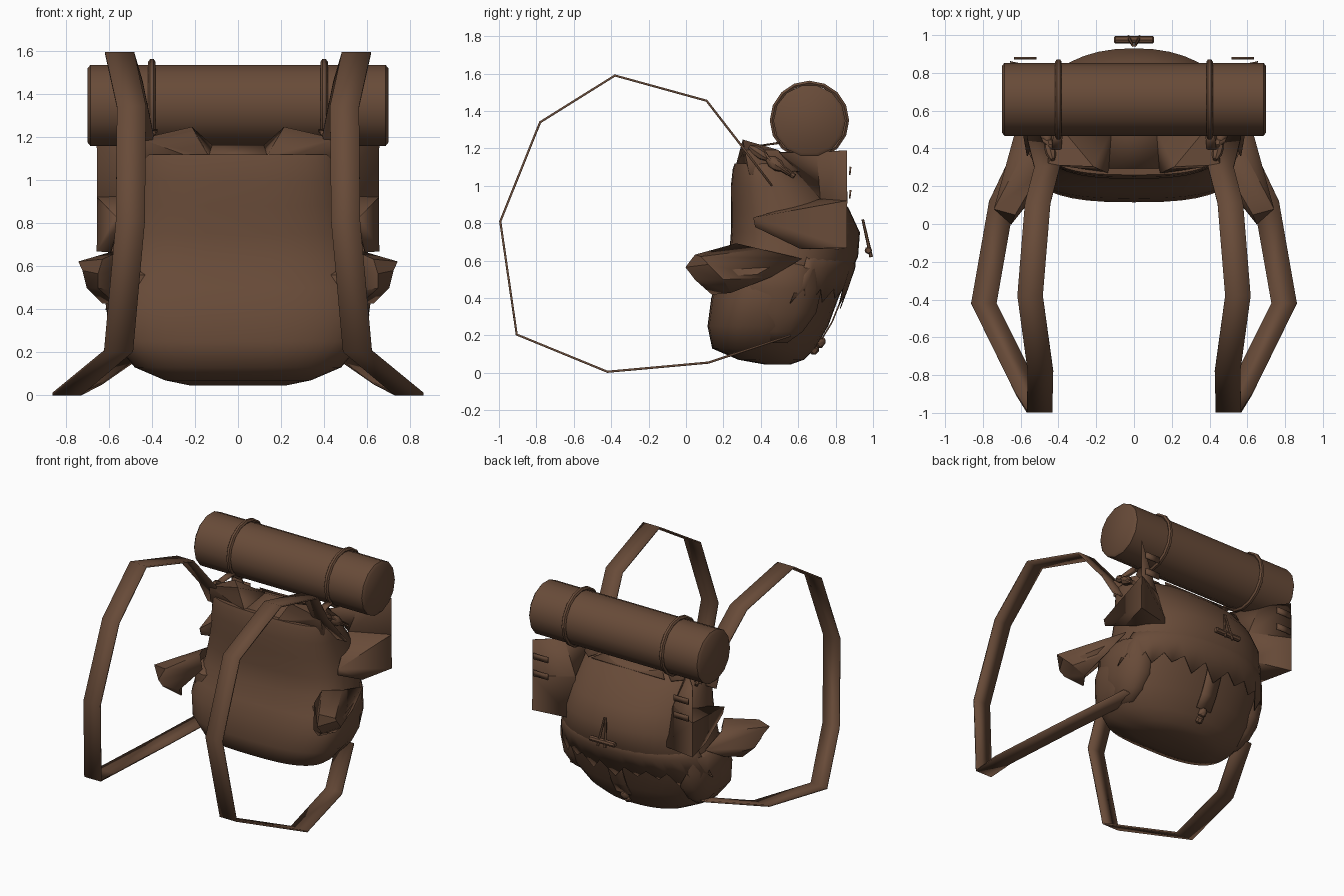
import bpy, bmesh, math
from mathutils import Vector

if "Cube" in bpy.data.objects:
    bpy.data.objects.remove(bpy.data.objects["Cube"])

leather = bpy.data.materials.new("brown_leather")
leather.diffuse_color = (0.138, 0.070, 0.040, 1)
leather.use_nodes = True
leather.node_tree.nodes["Principled BSDF"].inputs["Base Color"].default_value = leather.diffuse_color


def make(name, verts, faces, angle=40, thick=0.0, mirror=False):
    me = bpy.data.meshes.new(name)
    me.from_pydata([tuple(v) for v in verts], [], faces)
    bm = bmesh.new()
    bm.from_mesh(me)
    bmesh.ops.recalc_face_normals(bm, faces=bm.faces)
    bm.to_mesh(me)
    bm.free()
    me.materials.append(leather)
    ob = bpy.data.objects.new(name, me)
    bpy.context.collection.objects.link(ob)
    if thick:
        mod = ob.modifiers.new("thickness", 'SOLIDIFY')
        mod.thickness, mod.offset = thick, 0
    if mirror:
        mod = ob.modifiers.new("mirror", 'MIRROR')
        mod.use_mirror_merge = False
    bpy.ops.object.select_all(action='DESELECT')
    ob.select_set(True)
    bpy.context.view_layer.objects.active = ob
    bpy.ops.object.shade_smooth_by_angle(angle=math.radians(angle))
    return ob


def loft(rings, caps=True):
    n = len(rings[0])
    verts = [v for r in rings for v in r]
    faces = [(i * n + j, i * n + (j + 1) % n, (i + 1) * n + (j + 1) % n, (i + 1) * n + j)
             for i in range(len(rings) - 1) for j in range(n)]
    if caps:
        faces += [tuple(range(n)), tuple(range((len(rings) - 1) * n, len(rings) * n))]
    return verts, faces


def rod(name, a, b, profile, n=8, mirror=False):
    """Turned piece from a to b; profile = (fraction, radius)."""
    a, b = Vector(a), Vector(b)
    q = (b - a).to_track_quat('Z', 'Y')
    rings = [[a.lerp(b, f) + q @ Vector((r * math.cos(k * math.tau / n), r * math.sin(k * math.tau / n), 0))
              for k in range(n)] for f, r in profile]
    return make(name, *loft(rings), mirror=mirror)


def ribbon(name, path, width, mirror=True, thick=0.012):
    """Flat strap whose width runs along x."""
    verts = [(x + s * width / 2, y, z) for x, y, z in path for s in (-1, 1)]
    faces = [(2 * i, 2 * i + 1, 2 * i + 3, 2 * i + 2) for i in range(len(path) - 1)]
    return make(name, verts, faces, 30, thick, mirror)


# sack levels: height, front y, back y, half width
LEVELS = [(.045, .42, .56, .22), (.07, .28, .63, .34), (.13, .14, .69, .48), (.25, .115, .76, .58),
          (.40, .135, .815, .61), (.50, .17, .86, .60), (.62, .23, .92, .565), (.75, .24, .93, .54),
          (.88, .24, .87, .51), (1.0, .24, .77, .49), (1.09, .25, .67, .47), (1.12, .26, .62, .455)]


def level_at(z):
    for a, b in zip(LEVELS, LEVELS[1:]):
        if a[0] <= z <= b[0]:
            f = (z - a[0]) / (b[0] - a[0])
            return [p + (q - p) * f for p, q in zip(a, b)]


def sack_point(z, t, out=0.0):
    """Point on the sack: gently flat against the wearer, round behind."""
    _, yf, yb, w = level_at(z)
    c, s = math.cos(t), math.sin(t)
    yc = yf + .45 * (yb - yf)
    x = (w + out) * math.copysign(abs(c) ** (.72 if s < 0 else .9), c)
    d, p = (yb - yc + out, .98) if s > 0 else (yc - yf + out, .66)
    return Vector((x, yc + d * math.copysign(abs(s) ** p, s), z))


# main sack
N = 40
make("sack", *loft([[sack_point(l[0], k * math.tau / N) for k in range(N)] for l in LEVELS]), 60)

# raised corners of the top closure, leaving a notch in the middle
make("top_corner",
     [(.46, .34, 1.06), (.455, .315, 1.19), (.215, .305, 1.245), (.135, .27, 1.112), (.12, .30, 1.06),
      (.37, .49, 1.19), (.12, .49, 1.16), (.44, .58, 1.08), (.34, .66, 1.07)],
     [(0, 1, 2, 3, 4), (1, 5, 2), (2, 5, 6, 3), (1, 0, 7, 5), (5, 7, 8, 6)], 30, .006, True)

# sloping lid under the bedroll
make("lid", [(-.135, .27, 1.112), (.135, .27, 1.112), (.12, .49, 1.16), (-.12, .49, 1.16),
             (.30, .68, 1.08), (-.30, .68, 1.08)], [(0, 1, 2, 3), (3, 2, 4, 5)], 30, .006)

# ragged flap over the lower back
M = 20
verts, faces = [], []
for k in range(M + 1):
    t = .3 + (math.pi - .6) * k / M
    hem = .45 if k % 2 else .37 + .03 * math.sin(k * 2.3)
    verts += [sack_point(.66, t, -.012), sack_point(.56, t, .012), sack_point(hem, t, .03)]
    if k:
        b = 3 * k
        faces += [(b - 3, b, b + 1, b - 2), (b - 2, b + 1, b + 2, b - 1)]
make("ragged_back_flap", verts, faces, 50, .005)

# torn pocket covers pointing forward on both sides
make("torn_side_cover",
     [(.50, .27, .69), (.57, .40, .66), (.59, .62, .61), (.63, .05, .63), (.65, .0, .565),
      (.74, .08, .62), (.72, .12, .58), (.70, .20, .50), (.63, .24, .43), (.56, .14, .42),
      (.55, .10, .48), (.65, .05, .50), (.46, .24, .60), (.62, .45, .51)],
     [(0, 1, 5, 3), (1, 2, 13, 7, 6, 5), (3, 5, 6, 4), (4, 6, 7, 11), (11, 7, 8, 9),
      (12, 0, 3, 4), (12, 4, 11, 10), (10, 11, 9), (13, 8, 7)], 30, .006, True)

# bulging side pocket below the cover
pocket = []
for z, r in ((.16, .05), (.22, .12), (.32, .18), (.45, .205), (.56, .20), (.60, .14)):
    pocket.append([(.465 + .75 * r * math.cos(k * math.tau / 12), .48 + 1.2 * r * math.sin(k * math.tau / 12), z)
                   for k in range(12)])
make("side_pocket", *loft(pocket), 50, mirror=True)

# side wings: sheets flaring from the back to the rear corners, with a folded spike in front
make("side_wing",
     [(.655, .86, 1.19), (.655, .86, .92), (.655, .86, .67), (.565, .36, .83), (.56, .37, .78),
      (.40, .50, 1.18), (.40, .72, .93), (.36, .80, .66), (.59, .61, .665), (.51, .70, 1.18)],
     [(0, 1, 6, 9), (9, 6, 5), (1, 3, 6), (1, 2, 8, 4, 3), (2, 7, 8), (1, 2, 7, 6)], 25, .005, True)

# small stitch plates behind the wings
for i, z in enumerate((.955, 1.08)):
    ribbon(f"wing_stitch_{i}", [(.575, .875, z - .022), (.575, .88, z + .022)], .12, True, .009)

# shoulder straps
ribbon("shoulder_strap",
       [(.50, .46, 1.0), (.46, .30, 1.21), (.51, .11, 1.455), (.55, -.38, 1.59), (.495, -.78, 1.34),
        (.50, -.993, .81), (.555, -.905, .205), (.795, -.42, .006), (.70, .12, .055), (.49, .56, .20)], .135)

# bedroll on top with gently bevelled ends
rod("bedroll", (-.7, .66, 1.347), (.7, .66, 1.347),
    ((0, .175), (.01, .193), (.99, .193), (1, .175)), 14)

# straps around the bedroll
S, T = 16, 6
hoops = []
for k in range(S + 1):
    a = k * math.tau / S
    hoops.append([(.4 + .017 * math.cos(j * math.tau / T),
                   .66 + (.2 + .014 * math.sin(j * math.tau / T)) * math.cos(a),
                   1.35 + (.2 + .014 * math.sin(j * math.tau / T)) * math.sin(a)) for j in range(T)])
make("bedroll_strap", *loft(hoops, False), 50, mirror=True)
ribbon("bedroll_strap_tail", [(.40, .50, 1.23), (.41, .40, 1.215), (.46, .44, 1.15), (.49, .56, 1.06)], .05)

# beaded toggles holding the strap tails
rod("side_toggle", (.43, .34, 1.21), (.49, .58, 1.05),
    ((0, .012), (.12, .028), (.28, .03), (.4, .015), (.5, .034), (.64, .034), (.74, .018), (1, .014)), 8, True)

# rear toggle with its cord
rod("rear_toggle", (-.105, .975, .655), (.105, .975, .655), ((0, .014), (.03, .02), (.97, .02), (1, .014)))
for s in (-1, 1):
    rod(f"toggle_cord_{'left' if s < 0 else 'right'}", (s * .006, .945, .82), (s * .03, .99, .62),
        ((0, .007), (1, .01)), 6)

# closing tongue and bead under the ragged flap
ribbon("flap_tongue", [(0, .845, .44), (0, .825, .38), (0, .78, .27), (0, .725, .18)], .12, False, .008)
rod("tongue_bead", (0, .735, .19), (0, .665, .105),
    ((0, .012), (.15, .028), (.45, .03), (.55, .018), (.65, .028), (.9, .026), (1, .012)))
